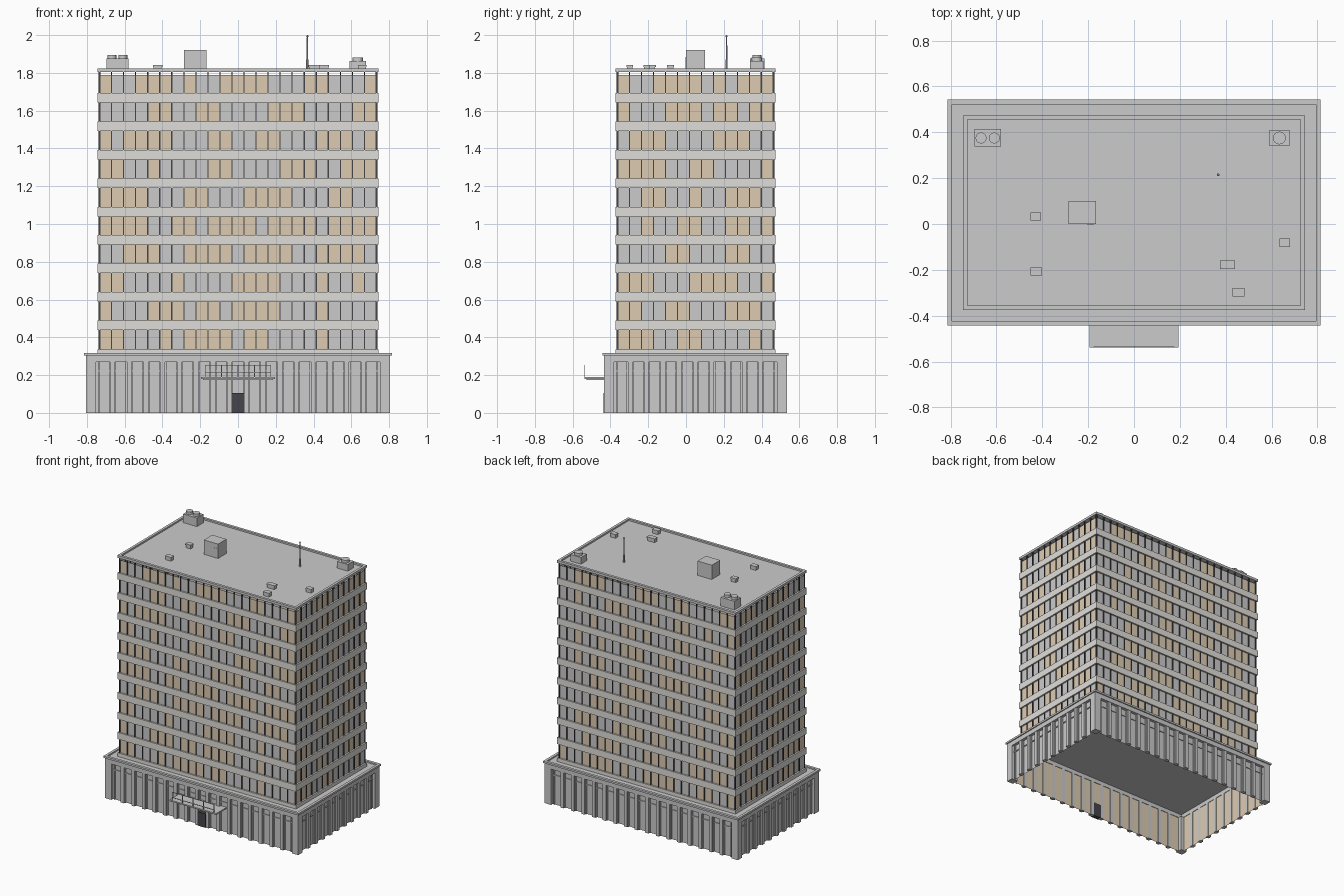
import bpy, bmesh, math, random
from mathutils import Matrix, Vector

if "Cube" in bpy.data.objects:
    bpy.data.objects.remove(bpy.data.objects["Cube"])

random.seed(7)
CY = 0.05                      # building centre in y (canopy projects forward)
TX, TY = 0.745, 0.424          # tower half sizes
PX, PY = 0.806, 0.484          # podium half sizes


def material(name, col):
    m = bpy.data.materials.new(name)
    m.diffuse_color = (*col, 1)
    m.use_nodes = True
    m.node_tree.nodes["Principled BSDF"].inputs["Base Color"].default_value = m.diffuse_color
    return m


BEIGE = material("warm_blind", (0.72, 0.60, 0.44))
STONE = material("pale_stone", (0.74, 0.73, 0.70))
DARK = material("dark_metal", (0.06, 0.06, 0.07))


def finish(name, bm, mat=None):
    me = bpy.data.meshes.new(name)
    bm.to_mesh(me)
    bm.free()
    ob = bpy.data.objects.new(name, me)
    bpy.context.collection.objects.link(ob)
    if mat:
        me.materials.append(mat)
    return ob


def box(bm, x0, x1, y0, y1, z0, z1, M=Matrix()):
    T = Matrix.Translation(((x0 + x1) / 2, (y0 + y1) / 2, (z0 + z1) / 2))
    S = Matrix.Diagonal((x1 - x0, y1 - y0, z1 - z0, 1))
    bmesh.ops.create_cube(bm, size=1, matrix=M @ T @ S)


def cyl(bm, x, y, z0, z1, r, r2=None, n=16):
    bmesh.ops.create_cone(bm, cap_ends=True, segments=n, radius1=r, radius2=r if r2 is None else r2,
                          depth=z1 - z0, matrix=Matrix.Translation((x, y, (z0 + z1) / 2)))


def ring(bm, hx, hy, w, z0, z1):
    """Mitred rectangular ring with outer half sizes hx, hy and wall width w."""
    rows = []
    for a, z in ((0, z0), (0, z1), (w, z1), (w, z0)):
        rows.append([bm.verts.new((sx * (hx - a), CY + sy * (hy - a), z))
                     for sx, sy in ((-1, -1), (1, -1), (1, 1), (-1, 1))])
    for i in range(4):
        for j in range(4):
            p, q = rows[i], rows[(i + 1) % 4]
            bm.faces.new((p[j], p[(j + 1) % 4], q[(j + 1) % 4], q[j]))


def sides(hx, hy):
    """Local frames of the four walls: along x, outward is -y."""
    for k in range(4):
        M = Matrix.Translation((0, CY, 0)) @ Matrix.Rotation(k * math.pi / 2, 4, 'Z')
        yield k, M, (hx if k % 2 == 0 else hy), (hy if k % 2 == 0 else hx)


def quad(bm, M, u0, u1, d, z0, z1):
    return bm.faces.new([bm.verts.new(M @ Vector(p)) for p in
                         ((u0, -d, z0), (u1, -d, z0), (u1, -d, z1), (u0, -d, z1))])


# Tower floor bands, base band
bm = bmesh.new()
ring(bm, TX, TY, 0.025, 0.305, 0.335)
for i in range(9):
    z = 0.464 + 0.1505 * i
    ring(bm, TX, TY, 0.025, z - 0.025, z + 0.025)
finish("floor_bands", bm, STONE)

# Tower windows in grey and warm groups, with dark mullions
grey, warm, mull = bmesh.new(), bmesh.new(), bmesh.new()
for k, M, h, d in sides(TX - 0.012, TY - 0.012):
    n = 23 if k % 2 == 0 else 13
    step = 2 * h / n
    for f in range(10):
        z0 = 0.325 + 0.1505 * f - (0.02 if f else 0)
        z1 = min(0.45 + 0.1505 * f, 1.788)
        i, lit = 0, random.random() < 0.5
        while i < n:
            run = random.choice((1, 2, 2, 3, 4))
            for j in range(i, min(n, i + run)):
                quad(warm if lit else grey, M, -h + j * step, -h + (j + 1) * step, d, z0, z1)
            i += run
            lit = not lit
    for j in range(n + 1):
        u = -h + j * step
        box(mull, u - 0.003, u + 0.003, -d - 0.006, -d + 0.004, 0.325, 1.81, M)
finish("grey_windows", grey)
finish("warm_windows", warm, BEIGE)
finish("mullions", mull, DARK)

# Roof slab and low parapet
bm = bmesh.new()
box(bm, -TX + 0.01, TX - 0.01, CY - TY + 0.01, CY + TY - 0.01, 1.806, 1.812)
ring(bm, TX, TY, 0.019, 1.806, 1.824)
finish("roof", bm, None)

# Podium fascia, ledge and terrace (underside is open)
bm = bmesh.new()
ring(bm, PX, PY, 0.03, 0.27, 0.308)
ring(bm, PX + 0.008, PY + 0.008, 0.02, 0.304, 0.318)
box(bm, -PX + 0.01, PX - 0.01, CY - PY + 0.01, CY + PY - 0.01, 0.3, 0.308)
finish("podium_top", bm)

# Podium walls: glass, piers, thin mullions and transoms
piers, glass, liner, bars = bmesh.new(), bmesh.new(), bmesh.new(), bmesh.new()
for k, M, h, d in sides(PX, PY):
    n = 17 if k % 2 == 0 else 10
    span = h - 0.053
    step = 2 * span / n
    quad(glass, M, -h + 0.02, h - 0.02, d - 0.022, 0, 0.272)
    quad(liner, M, -h + 0.026, h - 0.026, d - 0.026, 0, 0.3)
    box(piers, -h, -span, -d, -d + 0.053, 0, 0.272, M)
    for j in range(1, n):
        u = -span + j * step
        box(piers, u - 0.013, u + 0.013, -d + 0.003, -d + 0.03, 0, 0.272, M)
    for j in range(n):
        u = -span + (j + 0.5) * step
        box(bars, u - step / 2, u + step / 2, -d + 0.016, -d + 0.024, 0.218, 0.225, M)
        for s in (-1, 1):
            c = u + s * (step / 2 - 0.016)
            box(bars, c - 0.003, c + 0.003, -d + 0.014, -d + 0.024, 0, 0.272, M)
finish("podium_piers", piers)
finish("podium_glass", glass)
finish("podium_inner_lining", liner, BEIGE)
finish("podium_window_bars", bars)

# Entrance door
bm = bmesh.new()
box(bm, -0.034, 0.034, CY - PY - 0.002, CY - PY + 0.03, 0, 0.105)
finish("entrance_door", bm, DARK)

# Entrance canopy with a thin open rail along its front
bm = bmesh.new()
box(bm, -0.195, 0.195, -0.538, CY - PY + 0.02, 0.18, 0.19)
box(bm, -0.185, 0.185, -0.528, CY - PY + 0.02, 0.174, 0.18)
finish("canopy", bm)
bm = bmesh.new()
for z in (0.21, 0.25):
    box(bm, -0.176, 0.176, -0.538, -0.534, z, z + 0.004)
for x in (-0.174, -0.087, 0, 0.087, 0.174):
    box(bm, x - 0.002, x + 0.002, -0.538, -0.534, 0.188, 0.254)
finish("canopy_rail", bm)

# Rooftop stair house with door
bm = bmesh.new()
box(bm, -0.285, -0.166, 0.0, 0.1, 1.81, 1.92)
box(bm, -0.205, -0.175, -0.002, 0.01, 1.812, 1.885)
finish("stair_house", bm)

# Cooling units with round fans
bm = bmesh.new()
box(bm, -0.695, -0.58, 0.338, 0.415, 1.81, 1.877)
for x in (-0.667, -0.609):
    cyl(bm, x, 0.375, 1.877, 1.896, 0.024)
finish("large_cooling_unit", bm)
bm = bmesh.new()
box(bm, 0.59, 0.678, 0.34, 0.41, 1.81, 1.862)
cyl(bm, 0.634, 0.375, 1.862, 1.881, 0.028)
finish("small_cooling_unit", bm)

# Small roof vents: a box with a slightly larger lid
bm = bmesh.new()
for x, y, w, d in ((-0.428, 0.033, 0.046, 0.036), (-0.426, -0.207, 0.05, 0.036),
                   (0.407, -0.178, 0.066, 0.036), (0.455, -0.298, 0.052, 0.036),
                   (0.657, -0.082, 0.046, 0.036)):
    box(bm, x - w / 2 + 0.003, x + w / 2 - 0.003, y - d / 2 + 0.003, y + d / 2 - 0.003, 1.81, 1.834)
    box(bm, x - w / 2, x + w / 2, y - d / 2, y + d / 2, 1.832, 1.842)
finish("roof_vents", bm)

# Antenna mast
bm = bmesh.new()
cyl(bm, 0.367, 0.215, 1.81, 1.87, 0.006, n=8)
cyl(bm, 0.367, 0.215, 1.87, 1.992, 0.004, 0.003, n=8)
bmesh.ops.create_uvsphere(bm, u_segments=8, v_segments=6, radius=0.006,
                          matrix=Matrix.Translation((0.367, 0.215, 1.994)))
finish("antenna", bm)
